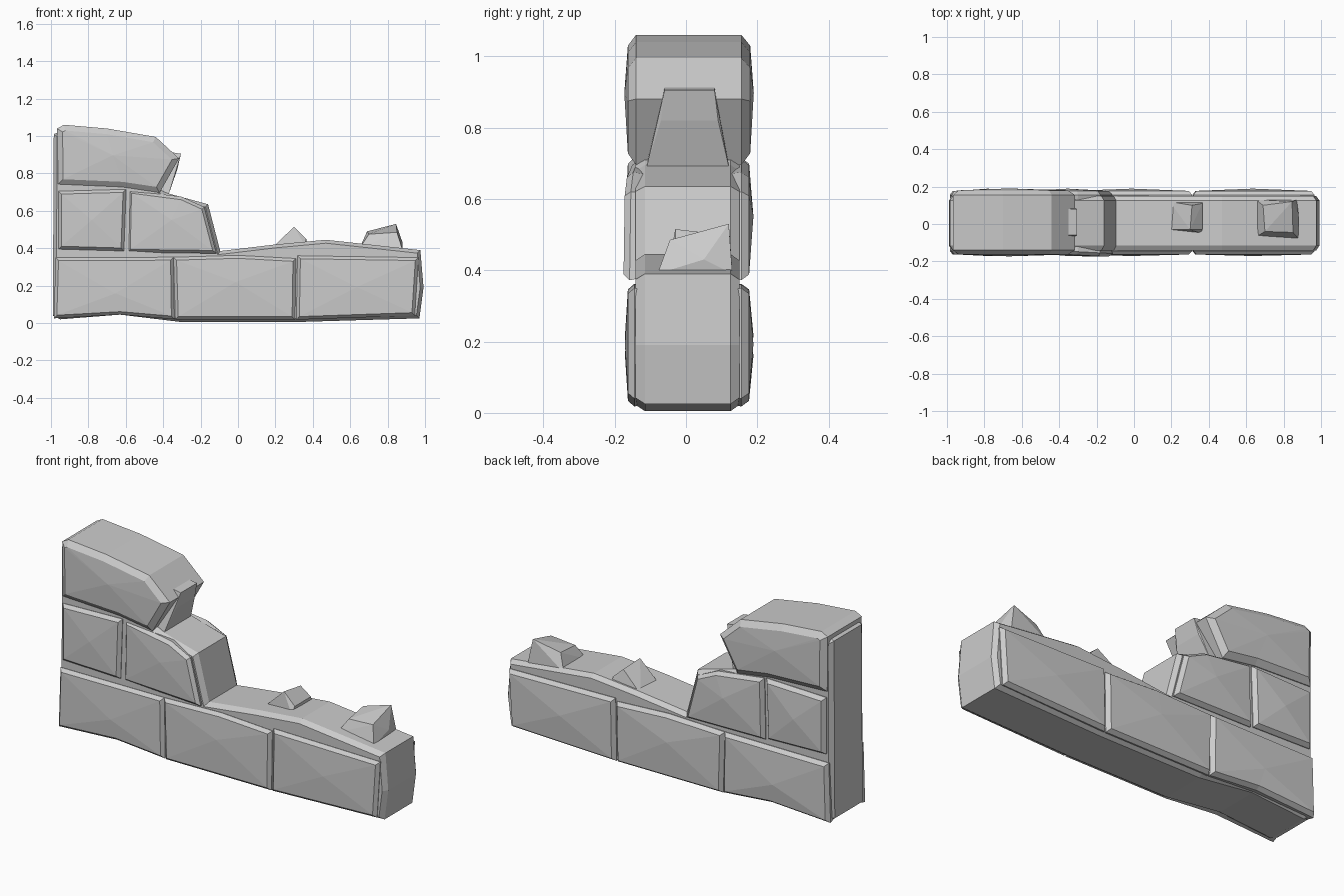
import bpy, bmesh
from mathutils import Vector


def finish(name, bm):
    bmesh.ops.recalc_face_normals(bm, faces=bm.faces)
    mesh = bpy.data.meshes.new(name)
    bm.to_mesh(mesh)
    bm.free()
    obj = bpy.data.objects.new(name, mesh)
    bpy.context.collection.objects.link(obj)
    return obj


def inset(pts, d):
    """Mitred inward offset of a counter-clockwise outline."""
    out = []
    for i, p in enumerate(pts):
        p, a, b = Vector(p), Vector(pts[i - 1]), Vector(pts[(i + 1) % len(pts)])
        u, v = (p - a).normalized(), (b - p).normalized()
        n1, n2 = Vector((-u.y, u.x)), Vector((-v.y, v.x))
        out.append(p + (n1 + n2) * d / (1 + n1.dot(n2)))
    return out


def block(name, outline, rings, bulge=(0, 0), tilt=0):
    """Stack (y, inset) rings of an x-z outline; non-zero bulge swells an end cap."""
    bm = bmesh.new()
    cx = sum(p[0] for p in outline) / len(outline)
    cz = sum(p[1] for p in outline) / len(outline)
    loops = [[bm.verts.new((p[0], y + tilt * (p[0] - cx), p[1])) for p in inset(outline, d)]
             for y, d in rings]
    n = len(outline)
    for a, b in zip(loops, loops[1:]):
        for i in range(n):
            bm.faces.new((a[i], a[(i + 1) % n], b[(i + 1) % n], b[i]))
    for loop, (y, _), swell in ((loops[0], rings[0], bulge[0]), (loops[-1], rings[-1], bulge[1])):
        if swell:
            c = bm.verts.new((cx, y + swell, cz))
            for i in range(n):
                bm.faces.new((loop[i], loop[(i + 1) % n], c))
        else:
            bm.faces.new(loop)
    return finish(name, bm)


def hull(name, pts):
    bm = bmesh.new()
    for p in pts:
        bm.verts.new(p)
    bmesh.ops.convex_hull(bm, input=bm.verts)
    return finish(name, bm)


# Stepped mortar core, from end to end
core = [(-0.95, 0.02), (-0.63, 0.045), (-0.3, 0.005), (0.3, 0.005), (0.97, 0.025),
        (0.992, 0.19), (0.975, 0.39), (0.47, 0.445), (0.2, 0.42), (-0.095, 0.385),
        (-0.16, 0.635), (-0.38, 0.695), (-0.5, 0.75), (-0.5, 0.97), (-0.95, 1.025),
        (-0.985, 1.01), (-0.99, 0.04)]
block("wall_core", core, [(-0.142, 0.018), (-0.115, 0), (0.125, 0), (0.15, 0.018)])

# Raised facing stones: outline, front tilt
stones = {
    "base_left": ([(-0.985, 0.025), (-0.63, 0.045), (-0.34, 0.02), (-0.345, 0.352), (-0.975, 0.35)], 0),
    "base_middle": ([(-0.335, 0.018), (0.305, 0.018), (0.31, 0.345), (0, 0.362), (-0.345, 0.352)], 0),
    "base_right": ([(0.312, 0.018), (0.945, 0.04), (0.965, 0.35), (0.318, 0.36)], 0),
    "second_left": ([(-0.96, 0.395), (-0.61, 0.385), (-0.598, 0.715), (-0.96, 0.705)], 0),
    "second_right": ([(-0.592, 0.378), (-0.115, 0.372), (-0.18, 0.62), (-0.30, 0.675), (-0.585, 0.712)], -0.055),
}
for name, (outline, tilt) in stones.items():
    block(name + "_front_stone", outline,
          [(-0.09, 0.01), (-0.145, 0), (-0.163, 0.016)], (0, -0.008), tilt)
    block(name + "_back_stone", outline,
          [(0.09, 0.01), (0.155, 0), (0.177, 0.016)], (0, 0.012))

# Full-depth cap stone with a broken end
cap = [(-0.965, 0.74), (-0.62, 0.725), (-0.42, 0.695), (-0.315, 0.88), (-0.44, 0.995),
       (-0.7, 1.04), (-0.93, 1.06), (-0.968, 1.04)]
block("cap_stone", cap, [(-0.163, 0.03), (-0.14, 0), (0.155, 0), (0.18, 0.03)], (-0.01, 0.01))

# Rubble chunks
hull("cap_shard", [(-0.46, -0.11, 0.70), (-0.37, -0.11, 0.69), (-0.46, 0.12, 0.70), (-0.37, 0.12, 0.69),
                   (-0.40, -0.06, 0.92), (-0.305, -0.06, 0.905), (-0.325, -0.07, 0.82),
                   (-0.40, 0.08, 0.92), (-0.305, 0.08, 0.905), (-0.325, 0.09, 0.82)])
hull("small_rubble", [(0.18, -0.03, 0.40), (0.36, -0.05, 0.41), (0.19, 0.12, 0.40), (0.37, 0.12, 0.41),
                      (0.30, -0.03, 0.515), (0.31, 0.10, 0.50), (0.365, -0.03, 0.45),
                      (0.365, 0.11, 0.45)])
hull("large_rubble", [(0.65, -0.07, 0.40), (0.88, -0.08, 0.39), (0.65, 0.13, 0.40), (0.87, 0.13, 0.39),
                      (0.70, -0.04, 0.475), (0.85, -0.045, 0.485), (0.69, 0.10, 0.49),
                      (0.845, 0.12, 0.53), (0.88, 0.05, 0.43)])
